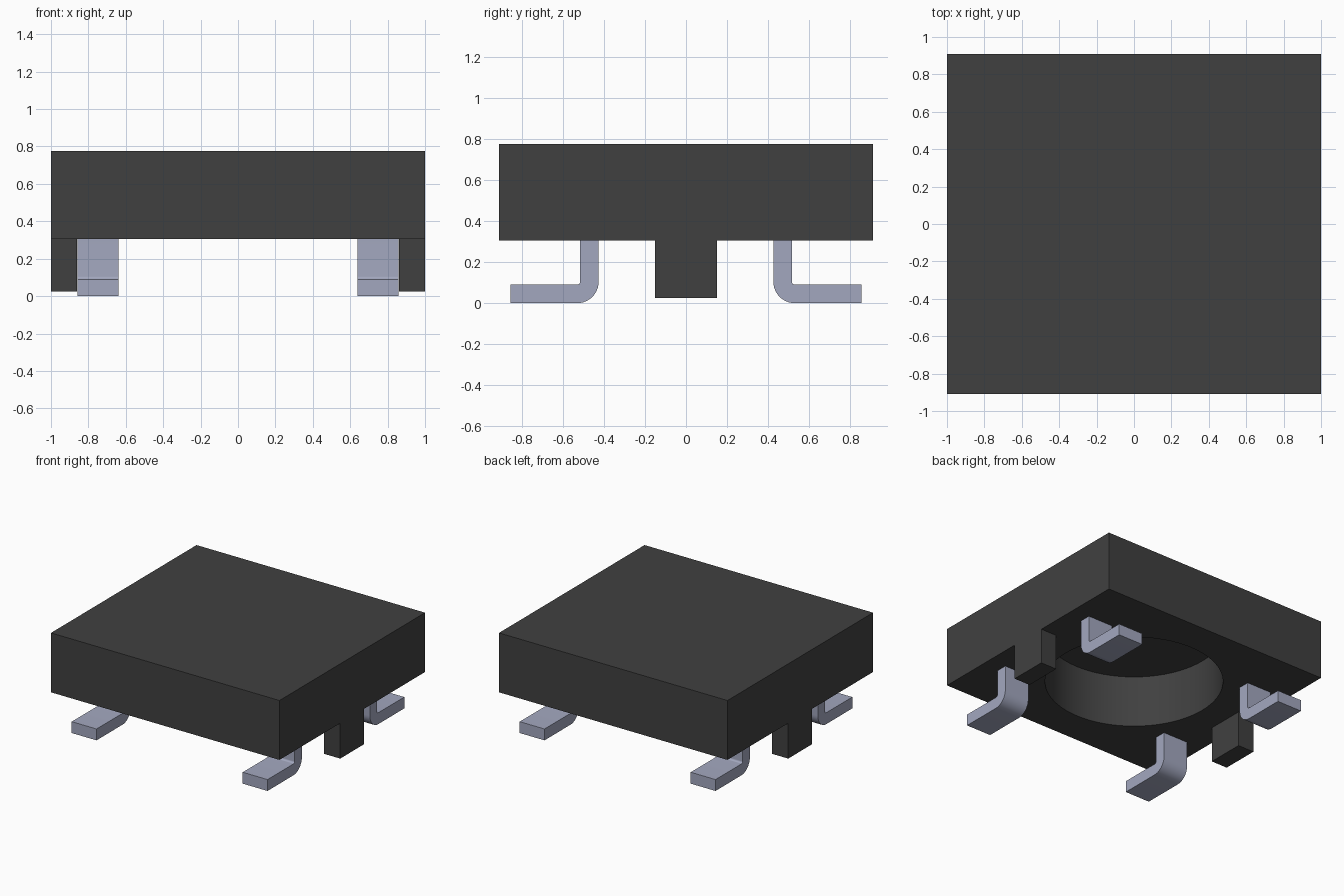
import bpy
import bmesh
from math import cos, sin, pi, radians
from mathutils import Matrix

old = bpy.data.objects.get("Cube")
if old:
    bpy.data.objects.remove(old)


def material(name, color):
    mat = bpy.data.materials.new(name)
    mat.use_nodes = True
    mat.diffuse_color = (*color, 1)
    mat.node_tree.nodes["Principled BSDF"].inputs["Base Color"].default_value = (*color, 1)
    return mat


def add_object(name, bm, mat):
    bmesh.ops.recalc_face_normals(bm, faces=bm.faces)
    mesh = bpy.data.meshes.new(name)
    bm.to_mesh(mesh)
    bm.free()
    obj = bpy.data.objects.new(name, mesh)
    bpy.context.collection.objects.link(obj)
    mesh.materials.append(mat)
    return obj


def box(name, x, y, z, mat):
    bm = bmesh.new()
    size = [b - a for a, b in (x, y, z)]
    mid = [(a + b) / 2 for a, b in (x, y, z)]
    bmesh.ops.create_cube(bm, size=1, matrix=Matrix.Translation(mid) @ Matrix.Diagonal((*size, 1)))
    return add_object(name, bm, mat)


def combine(target, tool, operation):
    mod = target.modifiers.new(operation.lower(), "BOOLEAN")
    mod.operation, mod.object, mod.solver = operation, tool, "EXACT"
    bpy.context.view_layer.objects.active = target
    bpy.ops.object.modifier_apply(modifier=mod.name)
    bpy.data.objects.remove(tool)


def smooth(obj):
    bpy.ops.object.select_all(action="DESELECT")
    obj.select_set(True)
    bpy.context.view_layer.objects.active = obj
    bpy.ops.object.shade_smooth_by_angle(angle=radians(30))


plastic = material("dark plastic", (0.051, 0.051, 0.051))
metal = material("tinned metal", (0.365, 0.39, 0.52))

# Housing block with a locating peg flush with each end
BASE = 0.305
housing = box("housing", (-1, 1), (-0.91, 0.91), (BASE, 0.775), plastic)
for x in ((-1, -0.86), (0.86, 1)):
    combine(housing, box("peg", x, (-0.15, 0.15), (0.025, BASE + 0.1), plastic), "UNION")

# Round blind cavity in the underside
DEPTH = 0.41
bm = bmesh.new()
bmesh.ops.create_cone(bm, cap_ends=True, segments=72, radius1=0.643, radius2=0.643,
                      depth=2 * DEPTH, matrix=Matrix.Translation((0, 0, BASE)))
combine(housing, add_object("cavity_cutter", bm, plastic), "DIFFERENCE")

# Merge the flush end faces into single flat faces
bm = bmesh.new()
bm.from_mesh(housing.data)
bmesh.ops.dissolve_limit(bm, angle_limit=radians(1), verts=bm.verts, edges=bm.edges)
bm.to_mesh(housing.data)
bm.free()
smooth(housing)


# Bent gull-wing lead: side profile extruded across its width
def lead(name, sx, sy):
    cy, cz, outer, inner, steps = 0.53, 0.105, 0.105, 0.015, 10
    angles = [pi + pi / 2 * i / steps for i in range(steps + 1)]
    profile = [(0.425, BASE)]
    profile += [(cy + outer * cos(a), cz + outer * sin(a)) for a in angles]
    profile += [(0.855, 0), (0.855, cz - inner)]
    profile += [(cy + inner * cos(a), cz + inner * sin(a)) for a in reversed(angles)]
    profile += [(0.515, BASE)]
    bm = bmesh.new()
    face = bm.faces.new([bm.verts.new((sx * 0.64, sy * y, z)) for y, z in profile])
    new = bmesh.ops.extrude_face_region(bm, geom=[face])["geom"]
    bmesh.ops.translate(bm, vec=(sx * 0.217, 0, 0),
                        verts=[v for v in new if isinstance(v, bmesh.types.BMVert)])
    smooth(add_object(name, bm, metal))


for sx, side in ((-1, "right"), (1, "left")):
    for sy, end in ((-1, "front"), (1, "back")):
        lead(f"{end}_{side}_lead", sx, sy)
